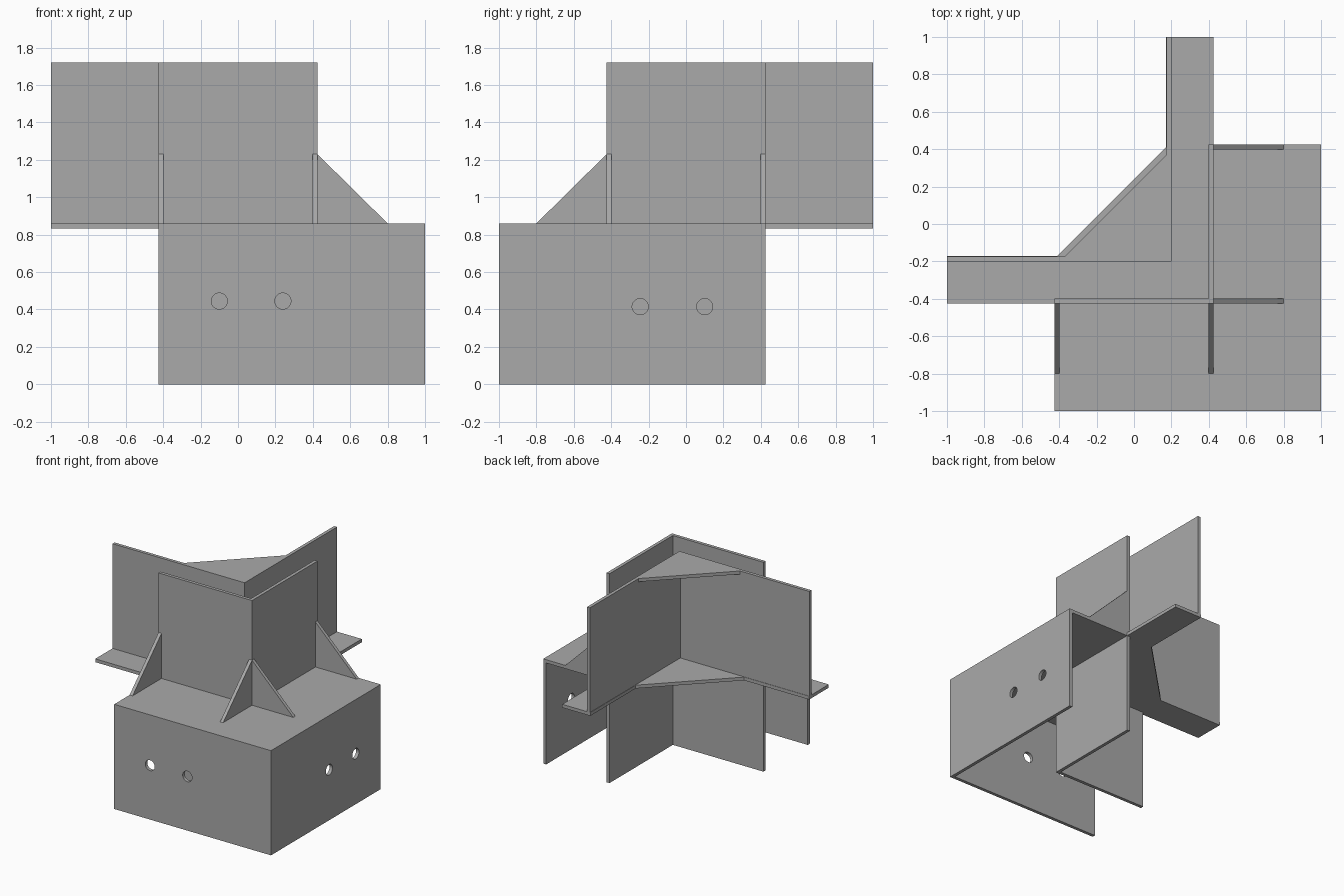
import bpy
import bmesh
from math import pi
from mathutils import Matrix, Vector

default = bpy.data.objects.get("Cube")
if default:
    bpy.data.objects.remove(default, do_unlink=True)

steel = bpy.data.materials.new("plain_grey")
steel.use_nodes = True
GREY = (0.4, 0.4, 0.4, 1)
steel.diffuse_color = GREY
steel.node_tree.nodes["Principled BSDF"].inputs["Base Color"].default_value = GREY

T = 0.027      # sheet thickness
DECK = 0.86    # top of the middle plate
TOP = 1.72     # top of the upright walls
IN = 0.425     # outer corner of the inner walls


def prism(name, points, offset):
    """Extrude a flat polygon of 3D points along an offset."""
    bm = bmesh.new()
    face = bm.faces.new([bm.verts.new(p) for p in points])
    grown = bmesh.ops.extrude_face_region(bm, geom=[face])["geom"]
    moved = [v for v in grown if isinstance(v, bmesh.types.BMVert)]
    bmesh.ops.translate(bm, verts=moved, vec=Vector(offset))
    bmesh.ops.recalc_face_normals(bm, faces=bm.faces)
    mesh = bpy.data.meshes.new(name)
    bm.to_mesh(mesh)
    bm.free()
    mesh.materials.append(steel)
    obj = bpy.data.objects.new(name, mesh)
    bpy.context.collection.objects.link(obj)
    return obj


def slab(name, outline, z0, z1):
    return prism(name, [(x, y, z0) for x, y in outline], (0, 0, z1 - z0))


def swap(points):
    """Reflect a path across the diagonal symmetry plane."""
    return [(-y, -x) for x, y in reversed(points)]


def angle_wall(name, corner, end, z0, z1):
    """Two walls meeting at (corner, -corner), each reaching as far as end."""
    half = [(-end, T - corner), (-end, -corner), (corner, -corner)]
    inner = [(corner - T, T - corner)]
    slab(name, half + swap(half)[1:] + inner, z0, z1)
    return bpy.data.objects[name]


# Middle plate: deck, two side flanges and the diagonal web
half = [(-0.41, -0.17), (-1, -0.17), (-1, -IN), (-IN, -IN), (-IN, -1), (1, -1)]
slab("middle_plate", half + swap(half)[1:], DECK - T, DECK)

# Upright walls, inner and outer
angle_wall("inner_walls", IN, IN, 0, TOP)
angle_wall("upper_back_walls", 0.2, 1, DECK, TOP)
skirt = angle_wall("outer_skirt", 1, IN, 0, DECK - T)

# Diagonal web at the top
slab("top_web", [(-0.37, -0.173), (0.173, -0.173), (0.173, 0.37)], TOP - T, TOP)

# Triangular gussets on the deck
for i, s in enumerate((-IN, IN - T)):
    side = [(s, -IN, DECK), (s, -0.8, DECK), (s, -IN, 1.23)]
    prism(f"front_gusset_{i + 1}", side, (T, 0, 0))
    side = [(IN, s, DECK), (0.8, s, DECK), (IN, s, 1.23)]
    prism(f"side_gusset_{i + 1}", side, (0, T, 0))

# Bolt holes through the outer skirt
bm = bmesh.new()
front_turn = Matrix.Rotation(pi / 2, 4, "X")
side_turn = Matrix.Rotation(pi / 2, 4, "Y")
for place, turn in (((-0.1, -1, 0.445), front_turn), ((0.24, -1, 0.445), front_turn),
                    ((1, -0.245, 0.415), side_turn), ((1, 0.1, 0.415), side_turn)):
    bmesh.ops.create_cone(bm, cap_ends=True, segments=32, radius1=0.043, radius2=0.043,
                          depth=0.2, matrix=Matrix.Translation(place) @ turn)
cutter_mesh = bpy.data.meshes.new("hole_cutter")
bm.to_mesh(cutter_mesh)
bm.free()
cutter_mesh.materials.append(steel)
cutter = bpy.data.objects.new("hole_cutter", cutter_mesh)
bpy.context.collection.objects.link(cutter)

cut = skirt.modifiers.new("bolt_holes", "BOOLEAN")
cut.operation = "DIFFERENCE"
cut.solver = "EXACT"
cut.object = cutter
bpy.context.view_layer.objects.active = skirt
bpy.ops.object.modifier_apply(modifier=cut.name)
bpy.data.objects.remove(cutter, do_unlink=True)
